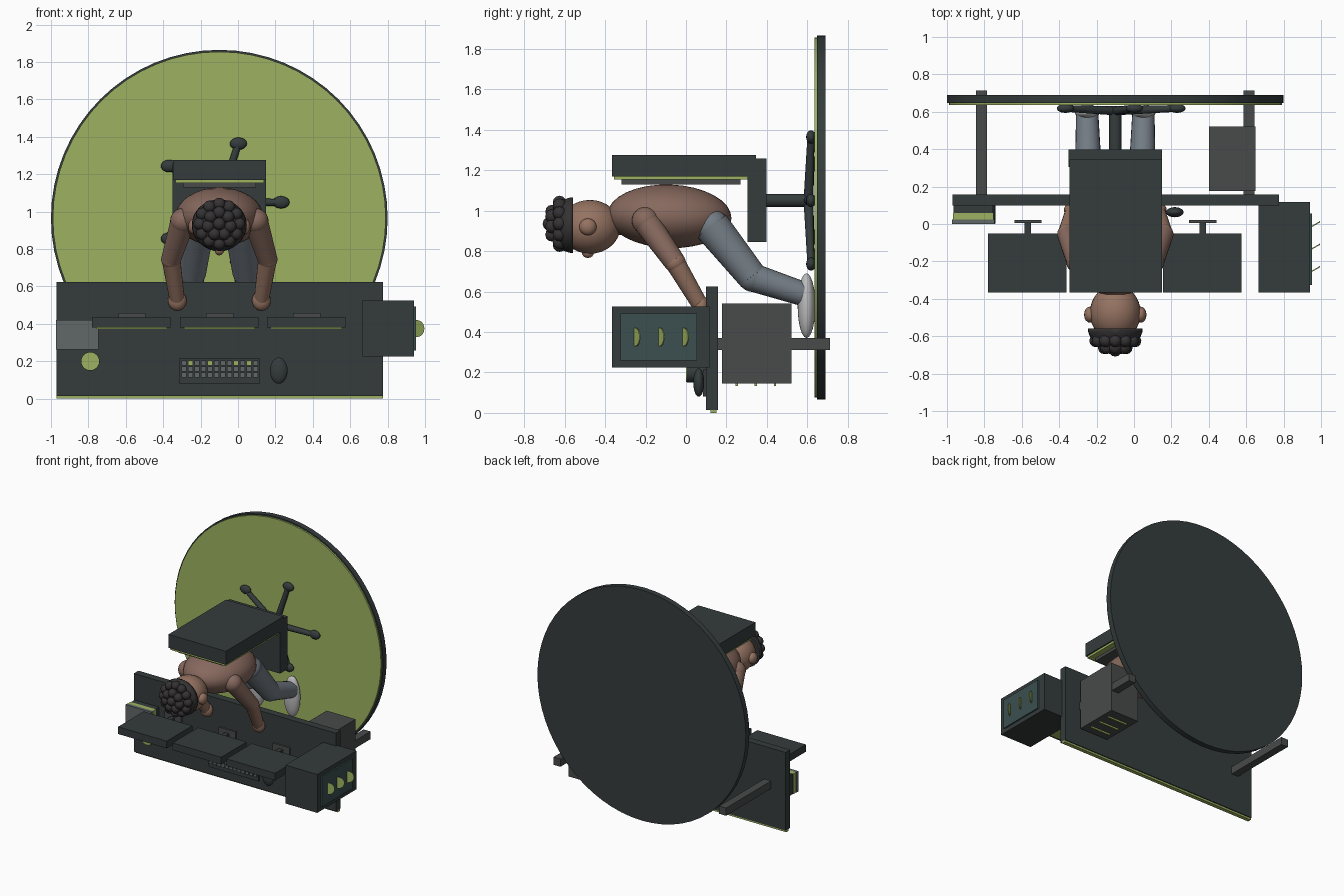
import bpy, math
from mathutils import Vector

if "Cube" in bpy.data.objects:
    bpy.data.objects.remove(bpy.data.objects["Cube"])

CX = -0.1  # centre line of chair, person and floor disc


def mat(name, r, g, b):
    m = bpy.data.materials.new(name)
    m.diffuse_color = (r, g, b, 1)
    m.use_nodes = True
    m.node_tree.nodes["Principled BSDF"].inputs["Base Color"].default_value = m.diffuse_color
    return m


DARK = mat("charcoal", 0.035, 0.045, 0.045)
GREY = mat("mid_grey", 0.065, 0.07, 0.07)
PALE = mat("pale_grey", 0.12, 0.14, 0.14)
GREEN = mat("lime", 0.34, 0.45, 0.12)
TEAL = mat("teal_glass", 0.045, 0.08, 0.08)
SKIN = mat("skin", 0.30, 0.17, 0.12)
SLEEVE = mat("upper_body", 0.24, 0.14, 0.11)
HAIR = mat("hair", 0.035, 0.032, 0.032)
DENIM = mat("denim", 0.17, 0.20, 0.23)
SHOE = mat("shoe", 0.5, 0.5, 0.5)


def finish(name, m, smooth=False):
    o = bpy.context.object
    o.name = name
    o.data.materials.append(m)
    if smooth:
        bpy.ops.object.shade_smooth_by_angle(angle=math.radians(40))
    return o


def box(name, m, x, y, z):
    """Box from (min, max) pairs."""
    bpy.ops.mesh.primitive_cube_add(size=1, location=[sum(p) / 2 for p in (x, y, z)])
    bpy.context.object.scale = [p[1] - p[0] for p in (x, y, z)]
    bpy.ops.object.transform_apply(location=False, rotation=False)
    return finish(name, m)


def ball(name, m, loc, r, seg=24, rot=(0, 0, 0)):
    bpy.ops.mesh.primitive_uv_sphere_add(segments=seg, ring_count=seg // 2, location=loc, rotation=rot)
    bpy.context.object.scale = r
    return finish(name, m, True)


def rod(name, m, a, b, r1, r2=None, sides=20):
    """Straight or tapered round bar from a to b."""
    a, b = Vector(a), Vector(b)
    d = b - a
    bpy.ops.mesh.primitive_cone_add(vertices=sides, radius1=r1, radius2=r1 if r2 is None else r2,
                                    depth=d.length, location=(a + b) / 2,
                                    rotation=d.to_track_quat('Z', 'Y').to_euler())
    return finish(name, m, True)


# Floor disc
rod("floor_disc", DARK, (CX, 0.647, 0.965), (CX, 0.69, 0.965), 0.9, sides=64)
rod("floor_top", GREEN, (CX, 0.635, 0.965), (CX, 0.648, 0.965), 0.89, sides=64)

# Desk
box("desk_top", DARK, (-0.97, 0.775), (0.1, 0.157), (0.015, 0.625))
box("desk_light_strip", GREEN, (-0.97, 0.775), (0.12, 0.15), (0.0, 0.016))
for x in (-0.815, 0.615):
    box("desk_leg", GREY, (x - 0.03, x + 0.03), (0.15, 0.713), (0.31, 0.37))

# Drawer cabinet with handles
box("drawer_cabinet", GREY, (0.4, 0.65), (0.177, 0.522), (0.145, 0.54))
for y in (0.25, 0.345, 0.44):
    box("drawer_handle", GREEN, (0.44, 0.61), (y - 0.006, y + 0.006), (0.133, 0.146))

# Computer tower, side window and tilted fan discs
box("tower_case", DARK, (0.665, 0.94), (-0.365, 0.117), (0.225, 0.525))
box("tower_window", TEAL, (0.938, 0.951), (-0.325, 0.055), (0.258, 0.492))
axis = Vector((-0.5, 0.87, 0)) * 0.003
for y in (-0.25, -0.13, -0.01):
    c = Vector((0.956, y, 0.375))
    rod("fan_disc", GREEN, c - axis, c + axis, 0.045, sides=24)

# Three monitors on stands
for x in (-0.57, -0.1, 0.365):
    box("monitor_panel", DARK, (x - 0.21, x + 0.21), (-0.365, -0.05), (0.381, 0.437))
    box("monitor_screen", GREEN, (x - 0.19, x + 0.19), (-0.345, -0.07), (0.373, 0.382))
    box("monitor_neck", DARK, (x - 0.015, x + 0.02), (-0.06, 0.015), (0.395, 0.43))
    box("monitor_base", GREY, (x - 0.07, x + 0.075), (0.005, 0.021), (0.375, 0.457))

# Keyboard with three rows of keys
box("keyboard", DARK, (-0.315, 0.117), (0.083, 0.101), (0.08, 0.215))
for row in range(3):
    for col in range(12):
        x, z = -0.288 + col * 0.0347, 0.192 - row * 0.033
        lit = row == 0 and col in (1, 4, 8, 10)
        box("key", GREEN if lit else PALE, (x - 0.0135, x + 0.0135), (0.074, 0.084), (z - 0.0135, z + 0.0135))

# Mouse, mug and books
ball("mouse", DARK, (0.218, 0.063, 0.15), (0.047, 0.027, 0.07))
rod("mug", DARK, (-0.79, 0.004, 0.2), (-0.79, 0.1, 0.2), 0.05, sides=24)
rod("mug_drink", GREEN, (-0.79, 0.0, 0.2), (-0.79, 0.005, 0.2), 0.048, sides=24)
for i, (m, y0, y1) in enumerate(((PALE, 0.0, 0.024), (GREEN, 0.024, 0.058), (DARK, 0.058, 0.1))):
    box("book", m, (-0.972 + i * 0.004, -0.747 - i * 0.003), (y0, y1), (0.262, 0.42))

# Chair
box("chair_back", DARK, (-0.345, 0.15), (-0.365, 0.345), (1.17, 1.275))
box("chair_back_trim", GREEN, (-0.335, 0.14), (-0.355, 0.31), (1.153, 1.171))
box("chair_back_pad", GREY, (-0.295, 0.095), (-0.32, 0.27), (1.13, 1.154))
box("chair_seat", DARK, (-0.35, 0.15), (0.305, 0.398), (0.845, 1.257))
rod("chair_post", DARK, (CX, 0.39, 1.05), (CX, 0.63, 1.05), 0.033)
for k in range(5):
    a = math.radians(72 * k)
    tip = Vector((CX + 0.33 * math.cos(a), 0.618, 1.05 + 0.33 * math.sin(a)))
    rod("chair_base_arm", DARK, (CX, 0.605, 1.05), tip, 0.024, 0.018, 12)
    ball("caster", DARK, tip, (0.046, 0.024, 0.033), 16)

# Person: torso, neck and head
ball("torso", SLEEVE, (CX, -0.082, 0.972), (0.235, 0.307, 0.157), 32, (math.radians(-2), 0, 0))
rod("neck", SKIN, (CX, -0.42, 0.935), (CX, -0.3, 0.955), 0.07)
ball("head", SKIN, (CX, -0.475, 0.92), (0.136, 0.15, 0.133), 32)
ball("nose", SKIN, (CX, -0.485, 0.793), (0.025, 0.03, 0.027), 16)

# Hair: half-dome cap with a ring of curls
hair = ball("hair_cap", HAIR, (CX, -0.558, 0.928), (0.147, 0.112, 0.138), 32)
for v in hair.data.vertices:
    v.co.y = min(v.co.y, 0.0)
for n, r, y in ((12, 0.105, -0.625), (7, 0.06, -0.662), (1, 0.0, -0.675)):
    for k in range(n):
        a = 2 * math.pi * k / n + math.pi / 2
        ball("hair_curl", HAIR, (CX + r * math.cos(a), y, 0.935 + r * math.sin(a)), (0.034,) * 3, 12)

# Person: paired parts on both sides
for s in (-1, 1):
    def P(x, y, z):
        return (CX + s * x, y, z)

    ball("ear", SKIN, P(0.135, -0.485, 0.92), (0.032, 0.043, 0.042), 16)
    shoulder, elbow, hand = P(0.195, -0.2, 0.95), P(0.258, -0.055, 0.745), P(0.225, 0.075, 0.525)
    ball("shoulder", SLEEVE, shoulder, (0.068,) * 3)
    rod("upper_arm", SLEEVE, shoulder, elbow, 0.066, 0.053)
    ball("elbow", SKIN, elbow, (0.053,) * 3)
    rod("forearm", SKIN, elbow, hand, 0.05, 0.04)
    ball("hand", SKIN, hand, (0.05, 0.04, 0.055))
    hip, knee, ankle = P(0.115, 0.13, 0.92), P(0.145, 0.33, 0.67), P(0.15, 0.58, 0.588)
    ball("hip", DENIM, hip, (0.085,) * 3)
    rod("thigh", DENIM, hip, knee, 0.09, 0.074)
    ball("knee", DENIM, knee, (0.072,) * 3)
    rod("shin", DENIM, knee, ankle, 0.07, 0.06)
    ball("shoe", SHOE, P(0.15, 0.596, 0.53), (0.065, 0.044, 0.16))
